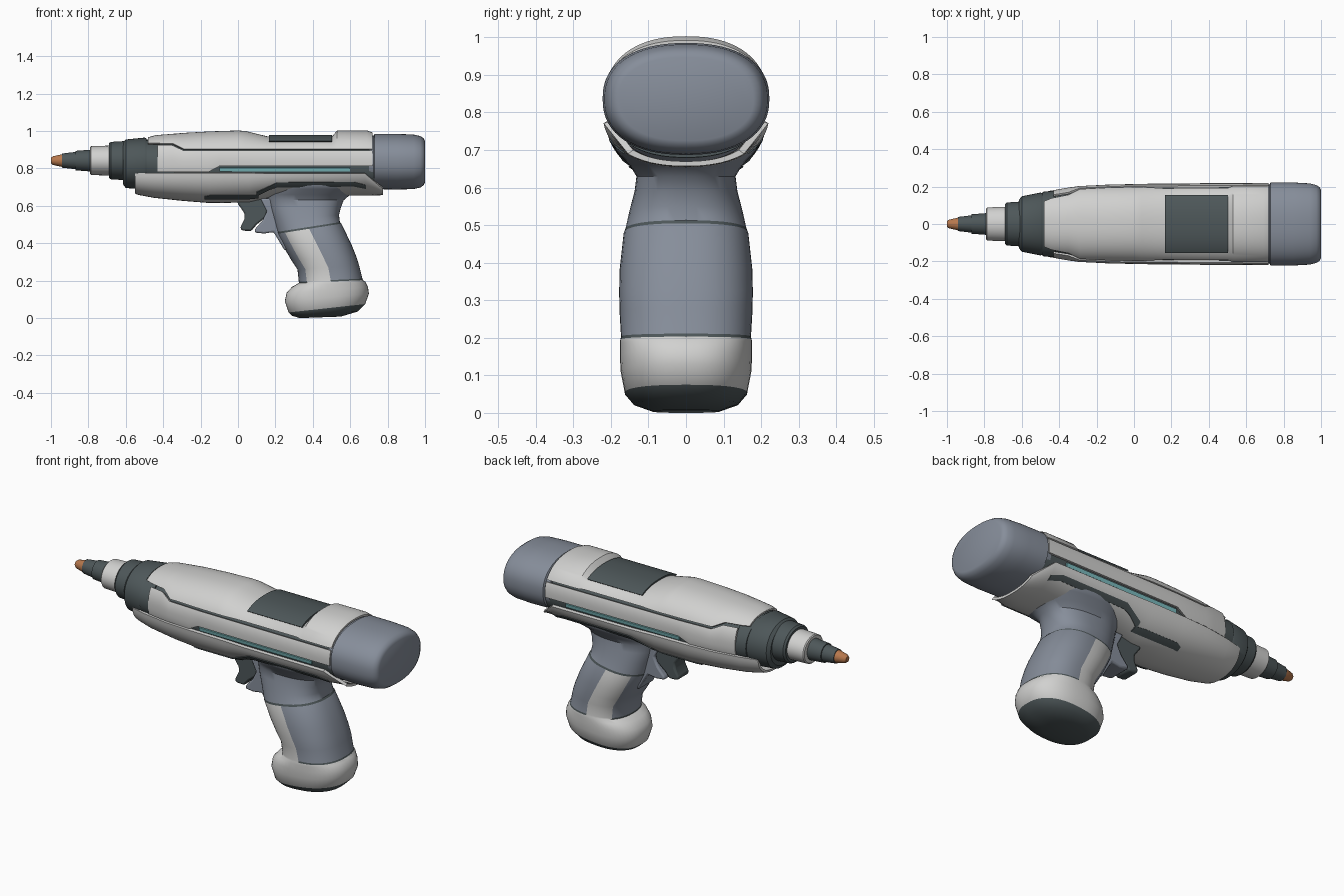
import bpy, bmesh, math

def material(name, c):
    m = bpy.data.materials.new(name)
    m.diffuse_color = (*c, 1)
    return m

MATS = [material("white_shell", (0.64, 0.64, 0.63)), material("blue_grey", (0.24, 0.27, 0.325)),
        material("dark_slate", (0.075, 0.095, 0.10)), material("cyan_light", (0.20, 0.50, 0.52)),
        material("copper_tip", (0.48, 0.19, 0.075))]
WHITE, GREY, DARK, CYAN, COPPER = range(5)

def skin(name, rings, rule):
    """Bridge equal closed rings into a solid; rule(row, column) gives the colour."""
    bm = bmesh.new()
    vs = [[bm.verts.new(p) for p in r] for r in rings]
    n = len(rings[0])
    for i in range(len(vs) - 1):
        for k in range(n):
            j = (k + 1) % n
            f = bm.faces.new((vs[i][k], vs[i][j], vs[i + 1][j], vs[i + 1][k]))
            f.material_index = rule(i, k)
    bm.faces.new(vs[0]).material_index = rule(0, 0)
    bm.faces.new(vs[-1]).material_index = rule(len(vs) - 2, 0)
    bmesh.ops.recalc_face_normals(bm, faces=bm.faces)
    me = bpy.data.meshes.new(name)
    bm.to_mesh(me)
    bm.free()
    for m in MATS:
        me.materials.append(m)
    ob = bpy.data.objects.new(name, me)
    bpy.context.collection.objects.link(ob)
    return ob

def spow(v, e):
    return math.copysign(abs(v) ** e, v)

def loft(name, secs, rule, p=2.0, n=48):
    """Sections: two end points in the xz plane plus half width in y."""
    rings = []
    for x0, z0, x1, z1, ry in secs:
        ring = []
        for k in range(n):
            t = 2 * math.pi * k / n
            c, s = spow(math.cos(t), 2 / p), spow(math.sin(t), 2 / p)
            ring.append(((x0 + x1) / 2 - c * (x1 - x0) / 2, s * ry,
                         (z0 + z1) / 2 - c * (z1 - z0) / 2))
        rings.append(ring)
    return skin(name, rings, rule)

def panel(name, secs, mat, mode, thick=0.06, p=2.3, n=28):
    """Curved plate on an oval hull. Sections: x, zc, rz, ry, zlo, zhi."""
    for side in ((1, -1) if mode == "side" else (1,)):
        rings = []
        for x, zc, rz, ry, zlo, zhi in secs:
            def ang(z):
                s = max(-1, min(1, (z - zc) / rz))
                return math.asin(spow(s, p / 2))
            if mode == "side":
                a, b = ang(zlo), ang(zhi)
            elif mode == "top":
                a, b = ang(zlo), math.pi - ang(zlo)
            else:
                a, b = math.pi - ang(zhi), 2 * math.pi + ang(zhi)
            arc = []
            for k in range(n + 1):
                t = a + (b - a) * k / n
                arc.append((side * ry * spow(math.cos(t), 2 / p), rz * spow(math.sin(t), 2 / p)))
            q = 1 - thick
            rings.append([(x, y, zc + z) for y, z in arc] +
                         [(x, y * q, zc + z * q) for y, z in reversed(arc)])
        tag = {1: "_back", -1: "_front"}[side] if mode == "side" else ""
        skin(name + tag, rings, lambda i, k: mat)

def prism(name, pts, w, mat, bevel=0.012):
    ob = skin(name, [[(x, y, z) for x, z in pts] for y in (-w, w)], lambda i, k: mat)
    b = ob.modifiers.new("bevel", "BEVEL")
    b.width, b.segments = bevel, 2

# nozzle: copper tip, dark cone, white collar, dark chuck
N = [(-1, .015, 4), (-.99, .023, 4), (-.94, .034, 4), (-.94, .038, 2), (-.87, .046, 2), (-.87, .052, 2),
     (-.79, .058, 2), (-.79, .072, 0), (-.785, .077, 0), (-.69, .08, 0), (-.69, .092, 2),
     (-.68, .10, 2), (-.61, .104, 2)]
loft("nozzle", [(x, .842 - r, x, .842 + r, r * (1.15 if r > .07 else 1)) for x, r, c in N],
     lambda i, k: N[i + 1][2] if N[i][2] != N[i + 1][2] else N[i][2])
loft("chuck_collar", [(-.615, .715, -.615, .94, .13), (-.60, .695, -.60, .955, .148),
                      (-.50, .69, -.50, .965, .168), (-.49, .70, -.49, .96, .165),
                      (-.49, .705, -.49, .955, .172), (-.42, .695, -.42, .955, .178)],
     lambda i, k: DARK, 2.1)

# dark inner core, visible in the panel gaps
loft("inner_core", [(-.46, .69, -.46, .945, .16), (-.3, .67, -.3, .95, .188), (0, .67, 0, .95, .196),
                    (.73, .68, .73, .95, .203)], lambda i, k: DARK, 2.3)

# rear cap
loft("rear_cap", [(.70, .70, .70, .975, .21), (.725, .70, .725, .975, .212), (.73, .69, .73, .985, .222),
                  (.85, .687, .85, .985, .222), (.94, .69, .94, .981, .217), (.975, .698, .975, .973, .208),
                  (.992, .71, .992, .962, .197), (1, .725, 1, .947, .18)],
     lambda i, k: GREY, 2.3, 64)

# upper shell with the dip for the top pad
U = [(-.48, .967, .172, .935), (-.44, .978, .18, .935), (-.35, .985, .195, .934), (-.29, .99, .203, .905),
     (-.15, .998, .209, .905), (0, 1.003, .212, .905), (.04, 1.0, .213, .905), (.155, .972, .214, .905),
     (.50, .968, .217, .905), (.53, 1.003, .218, .905), (.69, 1.003, .219, .905), (.72, .992, .219, .905)]
panel("upper_shell", [(x, .83, zt - .83, ry, zl, 0) for x, zt, ry, zl in U], WHITE, "top")
panel("top_pad", [(x, .83, .15, .222, .947, 0) for x in (.165, .18, .49, .502)], DARK, "top")

# side bands, light strips
panel("side_band", [(-.43, .83, .165, .181, .78, .925), (-.35, .83, .165, .195, .78, .924),
                    (-.29, .83, .165, .203, .78, .895), (-.16, .83, .168, .209, .78, .895),
                    (-.10, .83, .17, .212, .812, .895), (.1, .83, .17, .214, .812, .895),
                    (.72, .83, .17, .219, .812, .895)], WHITE, "side")
panel("light_strip", [(-.10, .83, .16, .206, .783, .803), (.60, .83, .16, .211, .783, .803)],
      CYAN, "side", .04, n=4)

# lower shell
panel("lower_shell", [(-.55, .79, .125, .150, 0, .772), (-.53, .79, .132, .157, 0, .775),
                      (-.45, .79, .147, .178, 0, .775), (-.3, .80, .173, .203, 0, .775),
                      (-.15, .80, .185, .211, 0, .775), (.06, .80, .182, .216, 0, .775),
                      (.2, .80, .15, .219, 0, .772), (.68, .80, .145, .222, 0, .772),
                      (.775, .80, .143, .218, 0, .69)], WHITE, "bottom", .09)
panel("under_slot", [(-.18, .80, .186, .214, .634, .648), (-.15, .80, .188, .215, .634, .655),
                     (.05, .80, .186, .220, .634, .655), (.11, .80, .176, .222, .64, .655)],
      DARK, "side", .03, n=8)
panel("handle_rim", [(.10, .80, .178, .223, .65, .672), (.17, .80, .16, .224, .685, .705),
                     (.21, .80, .152, .225, .698, .724), (.62, .80, .148, .226, .703, .727),
                     (.685, .80, .147, .226, .69, .71)], DARK, "side", .06, n=8)

# grip: dark foot, white base and side frames, grey rubber
G = [(.33, .0, .55, .008, .09), (.29, .012, .64, .035, .14), (.27, .03, .68, .075, .163),
     (.25, .09, .70, .13, .174), (.26, .135, .695, .165, .176), (.29, .168, .68, .195, .176),
     (.325, .187, .668, .203, .175), (.325, .195, .665, .211, .173), (.318, .26, .648, .28, .177),
     (.285, .31, .632, .33, .178), (.25, .37, .608, .39, .177), (.208, .45, .553, .505, .166),
     (.205, .46, .545, .513, .162), (.185, .53, .54, .55, .150), (.165, .59, .55, .59, .137),
     (.155, .63, .565, .63, .132), (.15, .66, .60, .66, .15), (.15, .69, .66, .69, .18),
     (.16, .71, .68, .71, .193), (.17, .73, .68, .73, .195)]

def grip_colour(i, k):
    a = abs((k + .5) * 360 / 48 - 180)  # 180 at the front edge, 0 at the back
    if i < 2:
        return DARK
    if i < 6 or (i < 11 and 90 < a < 138):
        return WHITE
    return DARK if i in (6, 11) else GREY

loft("grip", G, grip_colour, 2.4)

# trigger and its grey housing
prism("trigger", [(-.01, .64), (0, .61), (.035, .56), (.035, .53), (.012, .485), (.02, .468), (.07, .465),
                  (.10, .50), (.15, .54), (.17, .64)], .05, DARK)
prism("trigger_housing", [(.12, .64), (.155, .57), (.13, .52), (.09, .475), (.09, .457), (.14, .452),
                          (.19, .46), (.25, .36), (.30, .40), (.28, .64)], .065, GREY)

# smooth shading with crisp edges
bpy.ops.object.select_all(action='SELECT')
bpy.context.view_layer.objects.active = bpy.context.selected_objects[0]
bpy.ops.object.shade_smooth_by_angle(angle=math.radians(35))
